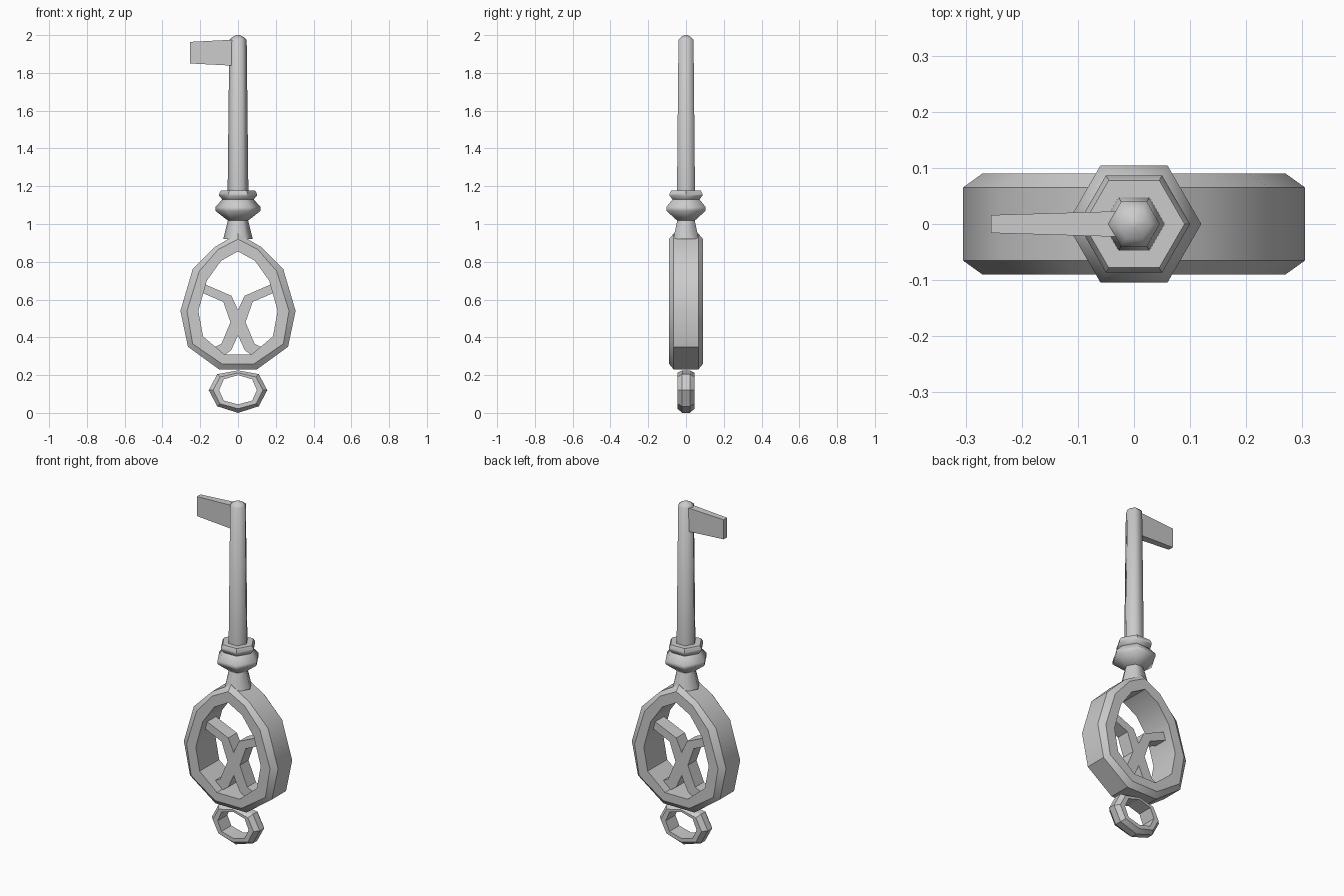
import bpy, bmesh
from math import cos, sin, pi, radians

if "Cube" in bpy.data.objects:
    bpy.data.objects.remove(bpy.data.objects["Cube"])


def finish(name, bm, smooth=None):
    bmesh.ops.remove_doubles(bm, verts=bm.verts, dist=1e-5)
    bmesh.ops.recalc_face_normals(bm, faces=bm.faces)
    me = bpy.data.meshes.new(name)
    bm.to_mesh(me)
    bm.free()
    ob = bpy.data.objects.new(name, me)
    bpy.context.collection.objects.link(ob)
    if smooth:
        bpy.ops.object.select_all(action='DESELECT')
        ob.select_set(True)
        bpy.context.view_layer.objects.active = ob
        bpy.ops.object.shade_smooth_by_angle(angle=radians(smooth))
    return ob


def mirror(half):
    """Close a right-hand outline by mirroring it over x = 0."""
    return half + [(-x, z) for x, z in reversed(half) if x > 0]


def skin(bm, loops, closed):
    """Bridge equal-length loops with quads."""
    rows = [[bm.verts.new(p) for p in lp] for lp in loops]
    n = len(rows[0])
    for k in range(len(rows) if closed else len(rows) - 1):
        a, b = rows[k], rows[(k + 1) % len(rows)]
        for i in range(n):
            j = (i + 1) % n
            bm.faces.new((a[i], a[j], b[j], b[i]))
    return rows


def ring(name, outer, face, inner, y_rim, y_face):
    """Bevelled flat ring from its outer, front and hole outlines."""
    o, f, h = mirror(outer), mirror(face), mirror(inner)
    steps = [(o, -y_rim), (f, -y_face), (h, -y_face),
             (h, y_face), (f, y_face), (o, y_rim)]
    bm = bmesh.new()
    skin(bm, [[(x, y, z) for x, z in lp] for lp, y in steps], True)
    finish(name, bm, 30)


def lathe(name, profile, smooth):
    """Six-sided turned part, corners pointing along x."""
    bm = bmesh.new()
    rows = skin(bm, [[(r * cos(i * pi / 3), r * sin(i * pi / 3), z)
                      for i in range(6)] for r, z in profile], False)
    bm.faces.new(rows[0])
    bm.faces.new(rows[-1])
    finish(name, bm, smooth)


def plate(name, outline, depth):
    bm = bmesh.new()
    rows = skin(bm, [[(x, y, z) for x, z in outline] for y in (-depth, depth)], False)
    bm.faces.new(rows[0])
    bm.faces.new(rows[1])
    finish(name, bm)


# Large oval bow
ring("bow",
     [(0, .95), (.12, .88), (.24, .76), (.305, .54), (.265, .35), (.10, .23)],
     [(0, .92), (.105, .865), (.205, .75), (.27, .54), (.24, .365), (.085, .26)],
     [(0, .855), (.09, .805), (.165, .70), (.21, .54), (.185, .405), (.073, .31)],
     .065, .09)

# Small hanging loop
ring("small_loop",
     [(0, .225), (.11, .205), (.155, .12), (.11, .035), (0, .0)],
     [(0, .212), (.095, .19), (.132, .12), (.095, .048), (0, .022)],
     [(0, .2), (.075, .178), (.1, .12), (.075, .065), (0, .045)],
     .02, .045)

# Crossed struts inside the bow
plate("cross_struts", mirror(
    [(0, .545), (.035, .62), (.185, .685), (.20, .64), (.078, .588), (.04, .48),
     (.088, .365), (.14, .34), (.075, .305), (.037, .33), (0, .41)]), .04)

# Neck, collar and shaft
lathe("neck", [(.078, .92), (.053, 1.02)], 61)
lathe("collar", [(.05, 1.015), (.12, 1.07), (.12, 1.09), (.083, 1.13),
                 (.10, 1.15), (.10, 1.16), (.09, 1.178), (.05, 1.178)], 50)
lathe("shaft", [(.055, 1.17), (.046, 1.975), (.03, 1.99), (.008, 2.0)], 61)

# Tapered bit at the tip
bm = bmesh.new()
ends = [(-.02, .023, 1.838, 1.976), (-.255, .016, 1.85, 1.964)]
rows = skin(bm, [[(x, -d, a), (x, d, a), (x, d, b), (x, -d, b)]
                 for x, d, a, b in ends], False)
for r in rows:
    bm.faces.new(r)
finish("bit", bm)
